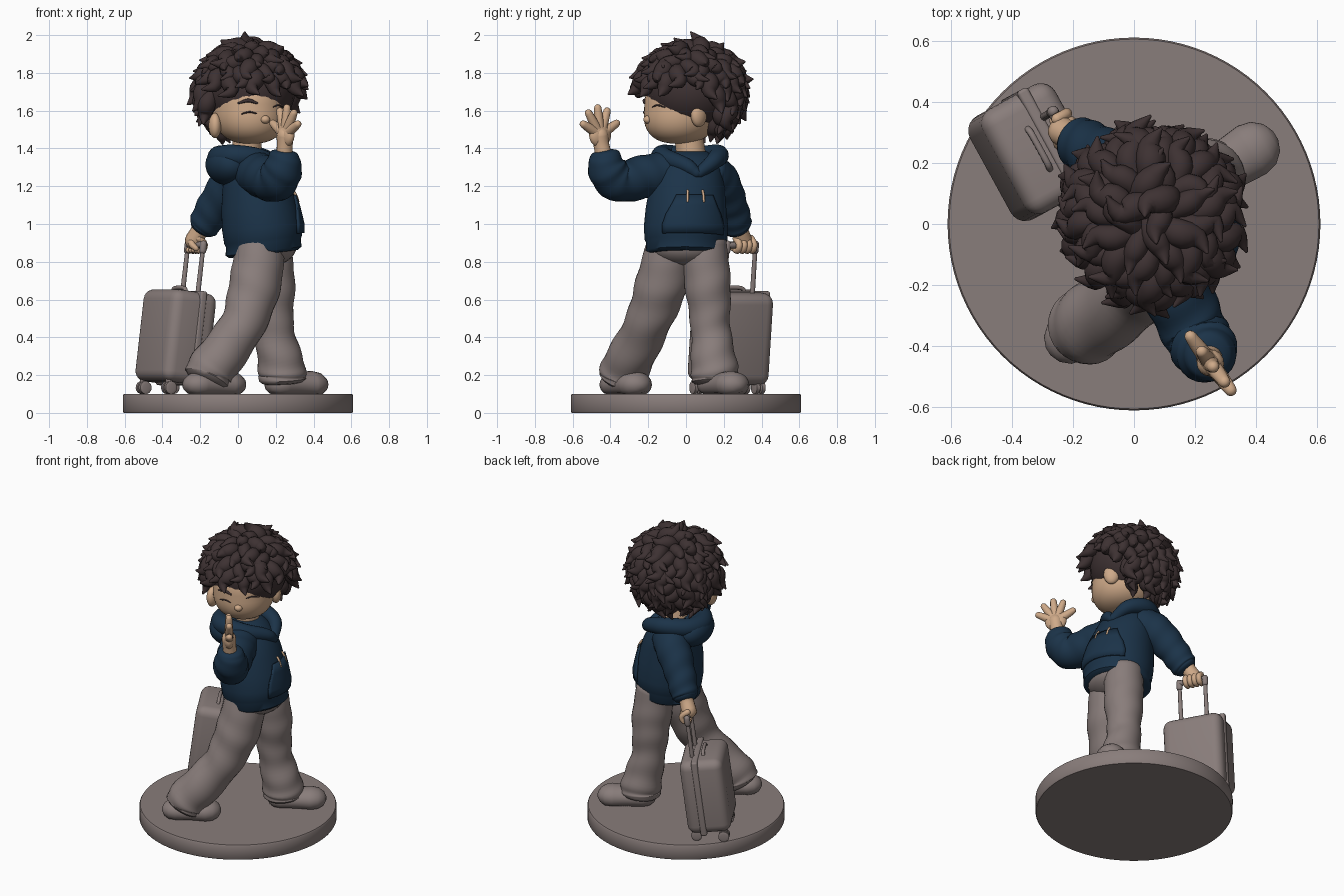
import bpy, bmesh, math, random
from mathutils import Vector as V, Matrix

if "Cube" in bpy.data.objects:
    bpy.data.objects.remove(bpy.data.objects["Cube"])

random.seed(4)


def material(name, rgb):
    m = bpy.data.materials.new(name)
    m.diffuse_color = (*rgb, 1)
    m.use_nodes = True
    m.node_tree.nodes["Principled BSDF"].inputs["Base Color"].default_value = m.diffuse_color
    return m


HAIR = material("dark brown", (0.047, 0.031, 0.032))
SKIN = material("skin", (0.62, 0.40, 0.25))
NAVY = material("navy", (0.011, 0.033, 0.066))
GREY = material("warm grey", (0.25, 0.205, 0.197))


def finish(bm, name, mat, angle=50):
    bmesh.ops.recalc_face_normals(bm, faces=bm.faces)
    me = bpy.data.meshes.new(name)
    bm.to_mesh(me)
    bm.free()
    me.materials.append(mat)
    ob = bpy.data.objects.new(name, me)
    bpy.context.collection.objects.link(ob)
    bpy.ops.object.select_all(action='DESELECT')
    ob.select_set(True)
    bpy.context.view_layer.objects.active = ob
    bpy.ops.object.shade_smooth_by_angle(angle=math.radians(angle))
    return ob


def skin_rings(bm, rings):
    vs = [[bm.verts.new(p) for p in r] for r in rings]
    n = len(vs[0])
    for a, b in zip(vs, vs[1:]):
        for i in range(n):
            bm.faces.new((a[i], a[(i + 1) % n], b[(i + 1) % n], b[i]))
    bm.faces.new(vs[0][::-1])
    bm.faces.new(vs[-1])


def spline(vals, u):
    """Catmull-Rom through vals, u in 0..1"""
    k = len(vals) - 1
    i = min(int(u * k), k - 1)
    t = u * k - i
    p1, p2 = vals[i], vals[i + 1]
    p0 = vals[i - 1] if i else p1 * 2 - p2
    p3 = vals[i + 2] if i + 2 <= k else p2 * 2 - p1
    return (p1 * 2 + (p2 - p0) * t + (p0 * 2 - p1 * 5 + p2 * 4 - p3) * t ** 2
            + (p1 * 3 - p0 - p2 * 3 + p3) * t ** 3) * 0.5


def tube(bm, pts, radii, n=16, seg=16, cap=1.0, folds=0.0):
    """Round-ended tube along a smooth path, folds add cloth creases"""
    pts = [V(p) for p in pts]
    c = [spline(pts, i / n) for i in range(n + 1)]
    r = [max(0.002, spline(radii, i / n)) for i in range(n + 1)]
    tan = [(c[min(i + 1, n)] - c[max(i - 1, 0)]).normalized() for i in range(n + 1)]
    side = tan[0].orthogonal().normalized()
    rings = []

    def ring(p, t, rad, k=0.0):
        w = t.cross(side)
        out = []
        for j in range(seg):
            a = math.tau * j / seg
            rr = rad * (1 + folds * math.sin(k * 34 + 2.2 * math.sin(a)) * k * (1.15 - k) * 2)
            out.append(p + (side * math.cos(a) + w * math.sin(a)) * rr)
        rings.append(out)
    for k in (80, 55, 28):
        a = math.radians(k)
        ring(c[0] - tan[0] * r[0] * math.sin(a) * cap, tan[0], r[0] * math.cos(a))
    for i in range(n + 1):
        side = (side - tan[i] * side.dot(tan[i])).normalized()
        ring(c[i], tan[i], r[i], i / n)
    for k in (28, 55, 80):
        a = math.radians(k)
        ring(c[n] + tan[n] * r[n] * math.sin(a) * cap, tan[n], r[n] * math.cos(a), 1)
    skin_rings(bm, rings)


def ball(bm, c, s, yaw=0.0, tilt=0.0):
    m = (Matrix.Translation(c) @ Matrix.Rotation(yaw, 4, 'Z') @ Matrix.Rotation(tilt, 4, 'Y')
         @ Matrix.Diagonal((*s, 1)))
    bmesh.ops.create_uvsphere(bm, u_segments=24, v_segments=16, radius=1, matrix=m)


def surf(sec, yaw, z, a, off=0.0):
    """Point on a lofted body; sections are (z, x, y, front radius, side radius)"""
    for s, t in zip(sec, sec[1:]):
        if z <= t[0]:
            break
    k = (z - s[0]) / (t[0] - s[0])
    _, x, y, rf, rs = [p + (q - p) * k for p, q in zip(s, t)]
    p = V(((rf + off) * math.cos(a), (rs + off) * math.sin(a), 0))
    return Matrix.Rotation(yaw, 3, 'Z') @ p + V((x, y, z))


def loft(name, mat, sec, yaw=0.0, seg=40):
    bm = bmesh.new()
    skin_rings(bm, [[surf(sec, yaw, s[0], math.tau * j / seg) for j in range(seg)] for s in sec])
    return finish(bm, name, mat)


def part(name, mat, pts, radii, **kw):
    bm = bmesh.new()
    tube(bm, pts, radii, **kw)
    return finish(bm, name, mat)


# Round base
loft("base", GREY, [(0, 0, 0, .605, .605), (.008, 0, 0, .61, .61), (.092, 0, 0, .61, .61),
                    (.1, 0, 0, .605, .605)], seg=96)

# Trousers and shoes, striding toward +x +y
WALK = math.radians(32)
part("front_leg", GREY, [(.16, .095, .9), (.18, .115, .68), (.19, .13, .45), (.23, .15, .24), (.235, .155, .175)],
     [.12, .122, .105, .125, .125], n=36, seg=28, cap=.25, folds=.05)
part("rear_leg", GREY, [(.12, -.075, .9), (.09, -.13, .68), (.02, -.21, .46), (-.135, -.32, .24), (-.165, -.34, .18)],
     [.13, .138, .12, .128, .122], n=36, seg=28, cap=.25, folds=.05)
bm = bmesh.new()
ball(bm, (.135, 0, .88), (.175, .2, .11))
finish(bm, "trouser_seat", GREY)
for name, x, y in (("front_shoe", .31, .195), ("rear_shoe", -.125, -.32)):
    bm = bmesh.new()
    f = V((math.cos(WALK), math.sin(WALK), 0))
    c = V((x, y, .155))
    tube(bm, [c - f * .1, c, c + f * .09], [.085, .085, .092], seg=24)
    for v in bm.verts:  # flatten to a low sole
        v.co.z = max(.1, .15 + (v.co.z - .155) * .78)
    finish(bm, name, GREY)

# Hoodie body
TORSO = [(.84, .135, 0, .18, .2), (.855, .135, 0, .2, .215), (.90, .135, 0, .198, .212),
         (.915, .133, 0, .205, .220), (.98, .128, 0, .211, .225), (1.08, .115, 0, .203, .215),
         (1.2, .10, .005, .18, .2), (1.29, .08, .01, .155, .18), (1.35, .06, .015, .12, .145),
         (1.385, .05, .02, .075, .09)]
TURN = math.radians(14)
body = loft("hoodie_body", NAVY, TORSO, TURN)

# Front pocket panel and drawstrings
bm = bmesh.new()
rows = []
for z, w in ((.93, .8), (.98, .8), (1.04, .72), (1.09, .6), (1.15, .48)):
    rows.append([bm.verts.new(surf(TORSO, TURN, z, -w + 2 * w * j / 16, .007)) for j in range(17)])
for a, b in zip(rows, rows[1:]):
    for j in range(16):
        bm.faces.new((a[j], a[j + 1], b[j + 1], b[j]))
pocket = finish(bm, "front_pocket", NAVY)
mod = pocket.modifiers.new("thickness", 'SOLIDIFY')
mod.thickness, mod.offset = .012, 0
for ob in (body, pocket):  # hem rises toward the front
    for v in ob.data.vertices:
        v.co.z += .12 * (v.co.x - .13) * max(0, min(1, (1.2 - v.co.z) / .3))
for i, a in enumerate((-.2, .2)):
    part(f"drawstring_{i}", SKIN, [surf(TORSO, TURN, z, a, o) for z, o in ((1.175, .004), (1.15, .012), (1.12, .012))],
         [.007] * 3, n=4, seg=8)

# Hood: collar roll round the neck plus the sack behind
part("hood_collar", NAVY, [(.225, .07, 1.27), (.17, .15, 1.335), (.05, .17, 1.365), (-.07, .09, 1.355),
                           (-.095, -.03, 1.35), (-.02, -.12, 1.36), (.11, -.11, 1.35), (.21, .0, 1.31),
                           (.23, .055, 1.27)],
     [.028, .045, .055, .06, .065, .06, .05, .04, .028], n=48, seg=20)
bm = bmesh.new()
ball(bm, (-.055, -.015, 1.31), (.115, .17, .105), TURN, .3)
finish(bm, "hood_sack", NAVY)

# Sleeves
part("waving_sleeve", NAVY, [(.09, -.10, 1.27), (.14, -.22, 1.25), (.20, -.355, 1.225), (.235, -.415, 1.29), (.245, -.43, 1.37)],
     [.115, .115, .108, .105, .078], n=32, seg=24, cap=.3, folds=.05)
part("carrying_sleeve", NAVY, [(.05, .11, 1.28), (-.03, .175, 1.22), (-.12, .23, 1.1), (-.175, .265, 1.0), (-.19, .275, .975)],
     [.11, .11, .095, .085, .07], n=32, seg=24, cap=.3, folds=.05)

# Waving hand, fingers fanned in an upright plane
bm = bmesh.new()
u = V((.6, -.8, 0))
palm = V((.25, -.455, 1.47))
tube(bm, [(.245, -.435, 1.36), (.248, -.448, 1.42), palm], [.045, .042, .045], seg=14)
ball(bm, palm, (.068, .034, .064), math.atan2(-.8, .6))
for deg, ln in ((62, .145), (33, .16), (6, .165), (-20, .155), (-60, .145)):
    a = math.radians(deg)
    d = u * math.sin(a) + V((0, 0, math.cos(a)))
    tube(bm, [palm + d * .02, palm + d * ln * .6, palm + d * (ln - .02)], [.028, .024, .02], n=6, seg=12)
finish(bm, "waving_hand", SKIN)

# Suitcase, leaning slightly toward the hand
W = V((.48, -.877, 0)).normalized()
UP = V((.114, .0625, 1)).normalized()
T = UP.cross(W).normalized()
CASE = Matrix.Translation((-.33, .235, .4)) @ Matrix((W, T, UP)).transposed().to_4x4()


def case_box(name, loc, size, bevel):
    bm = bmesh.new()
    bmesh.ops.create_cube(bm, size=1, matrix=Matrix.Diagonal((*size, 1)))
    bmesh.ops.bevel(bm, geom=bm.edges[:], offset=bevel, segments=5, profile=.5, affect='EDGES')
    bm.transform(CASE @ Matrix.Translation(loc))
    return finish(bm, name, GREY, 35)


case_box("suitcase_shell", (0, 0, 0), (.385, .272, .49), .055)
case_box("suitcase_seam", (0, .035, 0), (.397, .04, .502), .012)
for i, (x, y) in enumerate(((-.14, -.085), (.14, -.085), (-.14, .085), (.14, .085))):
    p = CASE @ V((x, y, -.25))
    bm = bmesh.new()
    tube(bm, [p + V((0, 0, .02)), p - V((0, 0, .015))], [.02, .02], n=2, seg=12)
    q = V((p.x, p.y, .134))
    for s in (-1, 1):
        tube(bm, [q + W * (.016 * s - .01), q + W * (.016 * s + .01)], [.034, .034], n=2, seg=20, cap=.12)
    finish(bm, f"suitcase_wheel_{i}", GREY)


def case_tube(name, pts, radii, **kw):
    return part(name, GREY, [CASE @ V(p) for p in pts], radii, **kw)


for s in (-1, 1):
    case_tube(f"pull_pole_{s}", [(s * .085, .057, .2), (s * .085, .057, .49)], [.014, .012], n=4, seg=12)
    case_tube(f"pole_joint_{s}", [(s * .085, .057, .47), (s * .085, .057, .505)], [.019, .019], n=2, seg=12)
case_tube("pull_bar", [(-.085, .057, .5), (.085, .057, .5)], [.018, .018], n=4, seg=12)
case_tube("top_handle", [(-.075, -.01, .24), (-.05, -.01, .262), (.05, -.01, .262), (.075, -.01, .24)],
          [.011] * 4, n=16, seg=10)

# Carrying hand wrapped round the bar
bm = bmesh.new()
grip = CASE @ V((-.01, .057, .5))
tube(bm, [(-.19, .277, 1.01), (-.205, .285, .965), grip + V((-.005, 0, .025))], [.045, .045, .048], seg=14)
for i in range(4):
    o = grip + W * (-.048 + .03 * i)
    tube(bm, [o + V((0, 0, .035)), o + T * .036 + V((0, 0, .01)), o + T * .022 - V((0, 0, .026)),
              o - T * .012 - V((0, 0, .028))], [.019, .018, .017, .015], n=8, seg=10)
tube(bm, [grip - T * .02 + V((0, 0, .03)), grip - T * .035 + W * .03, grip - T * .02 + W * .05 - V((0, 0, .02))],
     [.02, .018, .015], n=6, seg=10)
finish(bm, "carrying_hand", SKIN)

# Head: rounded loft with a full jaw, looking toward -y, slightly rolled
D = V((.42, -.907, 0)).normalized()
L = V((-D.y, D.x, 0))
LOOK = math.atan2(D.y, D.x)
HEAD = []
for i in range(25):
    t = -math.cos(math.pi * i / 24)
    s = max(.02, (1 - abs(t) ** 2.5) ** (1 / 2.5))
    HEAD.append((1.61 + .185 * t, .06 + D.x * .02 * max(0, -t), -.02 + D.y * .02 * max(0, -t), .203 * s, .193 * s))
loft("head", SKIN, HEAD, LOOK, 48)
part("neck", SKIN, [(.045, .03, 1.34), (.05, .01, 1.5)], [.08, .075], n=4, seg=20)
bm = bmesh.new()
ball(bm, surf(HEAD, LOOK, 1.553, 0, -.006), (.026, .026, .022), LOOK)
finish(bm, "nose", SKIN)
for s in (-1, 1):
    dz = .018 * s
    bm = bmesh.new()
    ball(bm, V((.06, -.02, 1.55 + dz * 1.6)) + L * s * .198 - D * .005, (.05, .034, .066), LOOK + s * .35)
    finish(bm, f"ear_{s}", SKIN)
    # Closed eye and brow as thin strips on the face
    part(f"eye_{s}", HAIR, [surf(HEAD, LOOK, z + dz, s * a, .001) for z, a in
                            ((1.602, .26), (1.61, .4), (1.609, .52), (1.6, .68))],
         [.003, .0045, .0045, .003], n=12, seg=8)
    part(f"brow_{s}", HAIR, [surf(HEAD, LOOK, z + dz, s * a, .002) for z, a in
                             ((1.658, .25), (1.672, .48), (1.658, .75))], [.006, .01, .005], n=10, seg=8)

# Curly hair: core plus locks sweeping down and outward from the crown
C = V((.06, .025, 1.705))
R = V((.243, .243, .218))
bm = bmesh.new()
ball(bm, C, R)
COUNT = 165
for i in range(COUNT):
    nz = 1 - 2 * (i + .5) / COUNT
    a = i * 2.39996
    h = math.sqrt(1 - nz * nz)
    n = V((h * math.cos(a), h * math.sin(a), nz))
    front = n.dot(D)
    if nz < -.8 or (front > .1 and nz < .2) or (front > -.25 and nz < -.25):
        continue
    p = C + V((n.x * R.x, n.y * R.y, n.z * R.z))
    t = V((0, 0, -1)) - n * -nz + V((random.uniform(-.35, .35), random.uniform(-.35, .35), 0))
    t = (t - n * t.dot(n)).normalized()
    w = n.cross(t) * random.uniform(-.04, .04)
    k = random.uniform(.85, 1.15)
    lift = .04 * k
    tube(bm, [p - n * .02 - t * .035, p + n * lift * .45 + t * .01, p + n * lift * .8 + t * .06 * k + w,
              p + n * lift * 1.6 + t * .098 * k - w * .3],
         [.032, .044 * k, .032 * k, .006], n=10, seg=12)
finish(bm, "curly_hair", HAIR, 80)
